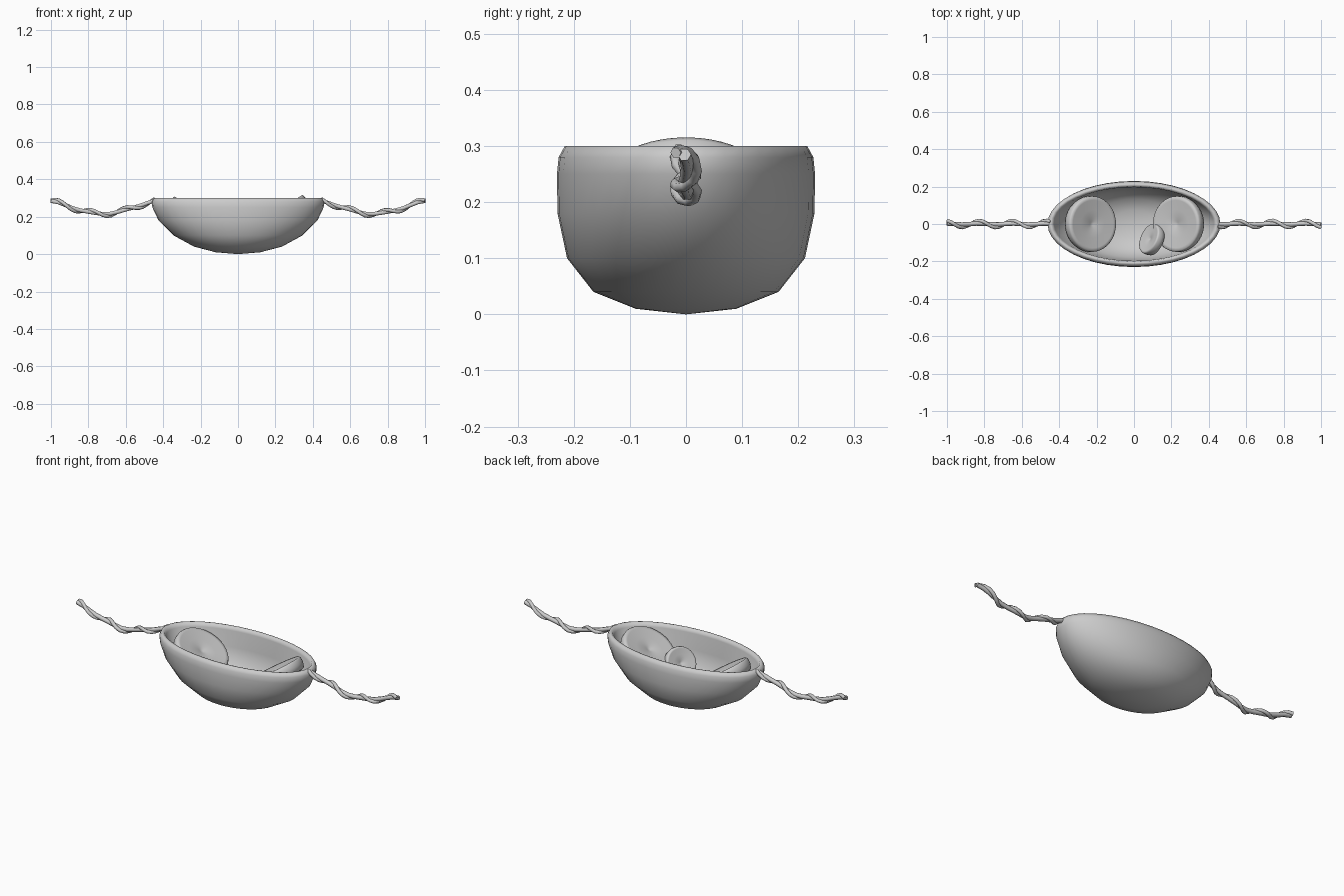
import bpy, bmesh, math
from mathutils import Vector

if "Cube" in bpy.data.objects:
    bpy.data.objects.remove(bpy.data.objects["Cube"])


def lathe(name, profile, segs=40):
    """Spin (rx, ry, z) rings around z; zero-radius rings become poles."""
    bm = bmesh.new()
    rings = []
    for rx, ry, z in profile:
        if rx == 0:
            rings.append([bm.verts.new((0, 0, z))])
        else:
            rings.append([bm.verts.new((rx * math.cos(2 * math.pi * i / segs),
                                        ry * math.sin(2 * math.pi * i / segs), z))
                          for i in range(segs)])
    for a, b in zip(rings, rings[1:]):
        for i in range(segs):
            j = (i + 1) % segs
            if len(a) == 1:
                bm.faces.new((a[0], b[j], b[i]))
            elif len(b) == 1:
                bm.faces.new((a[i], a[j], b[0]))
            else:
                bm.faces.new((a[i], a[j], b[j], b[i]))
    bmesh.ops.recalc_face_normals(bm, faces=bm.faces)
    me = bpy.data.meshes.new(name)
    bm.to_mesh(me)
    bm.free()
    ob = bpy.data.objects.new(name, me)
    bpy.context.collection.objects.link(ob)
    me.shade_smooth()
    return ob


# Pouch: outer shell, rounded lip, inner cavity
lathe("pouch", [
    (0, 0, 0), (0.12, 0.09, 0.01), (0.235, 0.165, 0.04), (0.345, 0.212, 0.10),
    (0.425, 0.229, 0.18), (0.458, 0.230, 0.25), (0.462, 0.227, 0.28),
    (0.452, 0.216, 0.30), (0.437, 0.203, 0.30), (0.427, 0.197, 0.28),
    (0.395, 0.195, 0.19), (0.32, 0.178, 0.115), (0.21, 0.135, 0.06),
    (0.11, 0.075, 0.034), (0, 0, 0.026)])


# Dished discs lying in the pouch; centre is the middle of the upper face
def disc(name, r, t, centre, normal):
    shape = [(0, -0.80), (0.5, -0.92), (0.85, -1), (0.95, -0.92), (1, -0.5),
             (0.99, -0.15), (0.95, 0), (0.85, -0.02), (0.5, -0.12),
             (0.12, -0.18), (0.06, -0.25), (0, -0.25)]
    ob = lathe(name, [(r * a, r * a, t * z) for a, z in shape])
    ob.location = centre
    ob.rotation_mode = 'QUATERNION'
    ob.rotation_quaternion = Vector((0, 0, 1)).rotation_difference(Vector(normal))


disc("left_disc", 0.150, 0.065, (-0.217, 0, 0.232), (0.53, 0, 0.85))
disc("right_disc", 0.150, 0.065, (0.222, 0, 0.240), (-0.53, 0, 0.85))
disc("small_disc", 0.086, 0.05, (0.078, -0.075, 0.165), (-0.78, 0.35, 0.5))


# Cords: a sagging core strand with a second strand wound round it
def strand(name, side, amp, radius, n):
    cu = bpy.data.curves.new(name, 'CURVE')
    cu.dimensions = '3D'
    cu.bevel_depth = radius
    cu.bevel_resolution = 1
    cu.use_fill_caps = True
    sp = cu.splines.new('POLY')
    sp.points.add(n)
    for i in range(n + 1):
        u = i / n
        a = 2 * math.pi * 3.1 * (1 - u) + math.radians(195)
        x = 0.445 + 0.555 * u
        y = amp * math.cos(a)
        z = 0.284 - 0.068 * math.sin(math.pi * u) ** 1.3 - amp * 0.8 * math.sin(a)
        sp.points[i].co = (side * x, side * y, z, 1)
    ob = bpy.data.objects.new(name, cu)
    bpy.context.collection.objects.link(ob)
    sp.use_smooth = True


for side, label in ((1, "right"), (-1, "left")):
    strand(label + "_cord_core", side, 0.003, 0.012, 14)
    strand(label + "_cord_wrap", side, 0.019, 0.010, 26)
